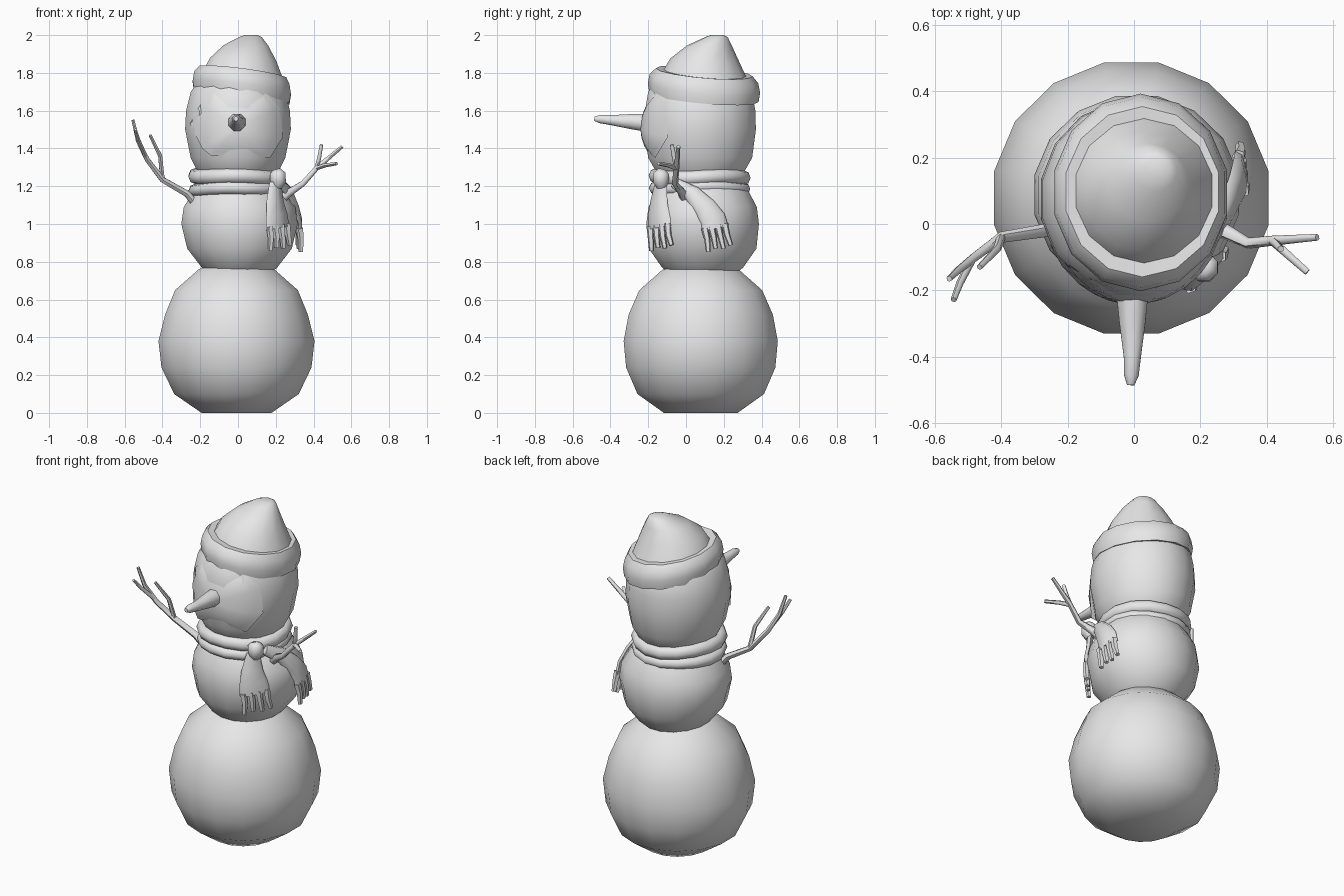
import bpy, bmesh, math
from mathutils import Vector

if "Cube" in bpy.data.objects:
    bpy.data.objects.remove(bpy.data.objects["Cube"])

grey = bpy.data.materials.new("plain grey")
grey.diffuse_color = (0.8, 0.8, 0.8, 1)
grey.use_nodes = True
grey.node_tree.nodes["Principled BSDF"].inputs["Base Color"].default_value = grey.diffuse_color


def loft(name, loops, closed=False, caps=True, angle=60):
    """Skin a list of equal-length point loops."""
    bm = bmesh.new()
    rows = [[bm.verts.new(p) for p in loop] for loop in loops]
    n = len(rows[0])
    pairs = list(zip(rows, rows[1:]))
    if closed:
        pairs.append((rows[-1], rows[0]))
    for a, b in pairs:
        for i in range(n):
            j = (i + 1) % n
            bm.faces.new((a[i], a[j], b[j], b[i]))
    if caps and not closed:
        bm.faces.new(rows[0])
        bm.faces.new(rows[-1])
    bmesh.ops.recalc_face_normals(bm, faces=bm.faces)
    me = bpy.data.meshes.new(name)
    bm.to_mesh(me)
    bm.free()
    me.materials.append(grey)
    ob = bpy.data.objects.new(name, me)
    bpy.context.collection.objects.link(ob)
    bpy.ops.object.select_all(action='DESELECT')
    ob.select_set(True)
    bpy.context.view_layer.objects.active = ob
    bpy.ops.object.shade_smooth_by_angle(angle=math.radians(angle))
    return ob


def ring(cx, cy, z, rx, ry, n=16, tx=0, ty=0):
    """Horizontal ellipse, flat sides on the axes, optional tilt."""
    k = 1 / math.cos(math.pi / n)
    pts = []
    for i in range(n):
        a = 2 * math.pi * (i + 0.5) / n
        dx, dy = rx * k * math.cos(a), ry * k * math.sin(a)
        pts.append((cx + dx, cy + dy, z + tx * dx + ty * dy))
    return pts


def tube(name, path, radii, n=6):
    """Tapered round tube along a path."""
    path = [Vector(p) for p in path]
    loops = []
    for i, p in enumerate(path):
        t = (path[min(i + 1, len(path) - 1)] - path[max(i - 1, 0)]).normalized()
        ref = Vector((0, 1, 0)) if abs(t.y) < 0.8 else Vector((0, 0, 1))
        u = t.cross(ref).normalized()
        v = t.cross(u)
        loops.append([p + radii[i] * (u * math.cos(a) + v * math.sin(a))
                      for a in (2 * math.pi * (k + 0.5) / n for k in range(n))])
    return loft(name, loops)


# Snow balls: (z, x radius, y radius) profiles
def ball(name, cx, cy, prof):
    loft(name, [ring(cx, cy, *p) for p in prof])


ball("lower_ball", -0.008, 0.078, [(0, .185, .195), (.1, .33, .335), (.24, .397, .395),
     (.38, .413, .408), (.52, .378, .382), (.65, .325, .325), (.76, .2, .2), (.8, .1, .1)])
ball("middle_ball", 0.008, 0.088, [(.7, .12, .13), (.77, .2, .215), (.87, .277, .285),
     (1.0, .308, .298), (1.09, .295, .287), (1.17, .245, .245), (1.26, .18, .19)])
ball("head", 0, 0.075, [(1.2, .16, .17), (1.28, .215, .235), (1.35, .25, .275),
     (1.5, .28, .295), (1.6, .275, .292), (1.7, .25, .275), (1.8, .18, .19)])

# Face patch wrapped on the front of the head
outline = [(-.255, 1.53), (-.2, 1.63), (-.13, 1.69), (.15, 1.69), (.225, 1.61),
           (.238, 1.46), (.17, 1.35), (-.14, 1.36), (-.19, 1.4)]


def on_face(x, z):
    s = max(0, 1 - (x / .28) ** 2 - ((z - 1.48) / .45) ** 2)
    return (x, .063 - .305 * math.sqrt(s), z)


loft("face_patch", [[on_face(x * s, 1.52 + (z - 1.52) * s) for x, z in outline]
                    for s in (1, .85, .65, .4, .15)])

# Carrot nose
tube("nose", [(-.005, -.19, 1.535), (-.005, -.3, 1.543), (-.005, -.4, 1.55),
              (-.008, -.455, 1.556), (-.01, -.485, 1.557)], [.054, .042, .028, .024, .012], 8)

# Hat: folded brim and leaning crown
hat = [(.02, .09, 1.68, .22, .24, 1), (.02, .095, 1.67, .252, .282, 1),
       (.02, .095, 1.72, .26, .29, 1), (.02, .095, 1.77, .252, .28, 1),
       (.025, .097, 1.803, .23, .25, 1), (.03, .1, 1.8, .205, .212, 1),
       (.028, .098, 1.87, .175, .177, .4), (.043, .125, 1.945, .118, .115, .15),
       (.065, .16, 1.988, .062, .06, 0), (.07, .165, 2.0, .035, .035, 0)]
loft("hat", [ring(*h[:5], n=14, tx=-.13 * h[5], ty=-.085 * h[5]) for h in hat], angle=50)


# Scarf: two rolled loops around the neck
def scarf_loop(name, z, minor, height, tilt, phase):
    loops = []
    for i in range(16):
        a = 2 * math.pi * (i + .5) / 16
        zc = z + tilt * math.cos(a) + .006 * math.sin(3 * a + phase)
        loop = []
        for k in range(8):
            b = 2 * math.pi * k / 8
            r = minor * math.cos(b)
            loop.append((-.006 + (.222 + r) * math.cos(a), .072 + (.235 + r) * math.sin(a),
                         zc + height * math.sin(b)))
        loops.append(loop)
    loft(name, loops, closed=True)


scarf_loop("scarf_upper_loop", 1.25, .04, .04, -.004, 0)
scarf_loop("scarf_lower_loop", 1.188, .038, .034, .006, 1)
tube("scarf_knot", [(.205, -.125, 1.285), (.21, -.13, 1.265), (.212, -.132, 1.225),
                    (.205, -.128, 1.195)], [.025, .045, .045, .028], 8)


# Scarf tails with fringe
def tail(name, pts, widths, out, thick=.036):
    pts = [Vector(p) for p in pts]
    out = Vector(out).normalized()
    loops = []
    for i, p in enumerate(pts):
        t = (pts[min(i + 1, len(pts) - 1)] - pts[max(i - 1, 0)]).normalized()
        w = t.cross(out).normalized()
        o = w.cross(t).normalized()
        h, d = widths[i] / 2, thick / 2
        loops.append([p + w * h * a + o * d * b for a, b in
                      ((-1, -.5), (-.8, .6), (0, 1), (.8, .6), (1, -.5), (0, -1))])
    loft(name, loops)
    for k in range(4):
        s = (k - 1.5) * widths[-1] / 4
        top = pts[-1] + w * s - t * .015
        tube(f"{name}_fringe_{k + 1}", [top, top + t * .06 + o * .004,
             top + t * (.118 + .01 * (k % 2)) + w * s * .15], [.02, .017, .013], 5)


tail("front_tail", [(.2, -.135, 1.22), (.2, -.147, 1.12), (.21, -.15, 1.05), (.215, -.142, .98)],
     [.075, .12, .155, .175], (1, -1, .1))
tail("side_tail", [(.225, -.06, 1.22), (.275, .03, 1.165), (.305, .1, 1.09), (.32, .143, 1.03),
     (.322, .155, .975)], [.06, .09, .12, .135, .145], (1, .1, .1))

# Twig arms with forked branches
tube("left_arm", [(-.22, 0, 1.1), (-.27, -.02, 1.16), (-.4, -.04, 1.235), (-.48, -.1, 1.34),
                  (-.53, -.14, 1.44), (-.556, -.165, 1.55)], [.024, .02, .017, .015, .012, .009])
tube("left_twig_inner", [(-.4, -.04, 1.235), (-.412, -.075, 1.36), (-.465, -.13, 1.47)],
     [.014, .012, .009])
tube("left_twig_outer", [(-.49, -.11, 1.36), (-.525, -.18, 1.44), (-.543, -.228, 1.5)],
     [.013, .011, .009])
tube("right_arm", [(.22, 0, 1.12), (.27, -.02, 1.165), (.345, -.058, 1.215), (.42, -.05, 1.3),
                   (.552, -.04, 1.41)], [.028, .024, .017, .015, .01])
tube("right_twig_upper", [(.415, -.05, 1.295), (.43, -.062, 1.35), (.442, -.075, 1.42)],
     [.013, .012, .01])
tube("right_twig_front", [(.415, -.05, 1.295), (.46, -.09, 1.31), (.522, -.145, 1.32)],
     [.013, .012, .01])
